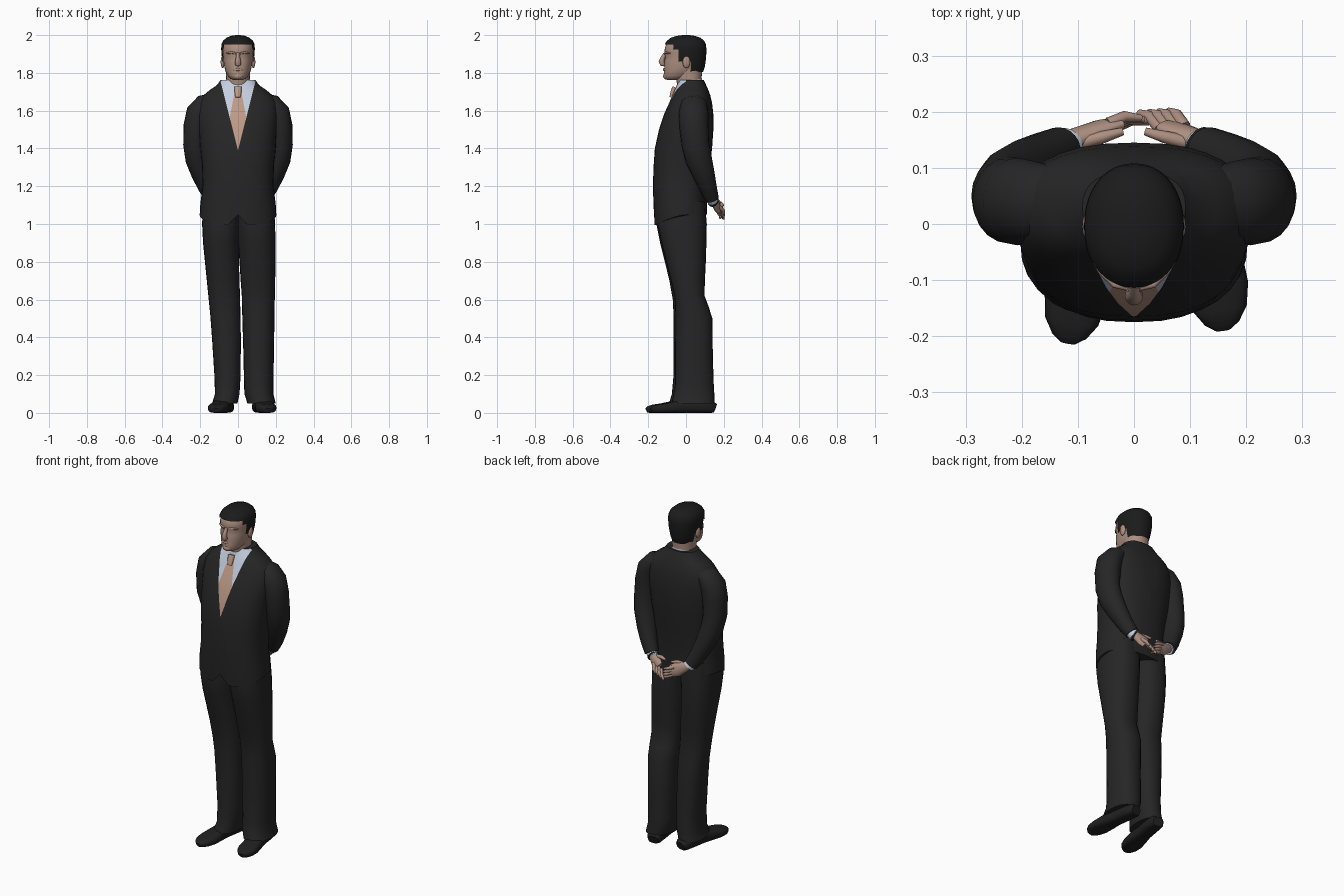
import bpy, bmesh, math
from mathutils import Vector

def mat(name, r, g, b):
    m = bpy.data.materials.new(name)
    m.diffuse_color = (r, g, b, 1)
    return m

SUIT = mat("charcoal suit", .019, .019, .019)
SKIN = mat("skin", .42, .275, .22)
SHIRT = mat("pale blue shirt", .56, .62, .74)
TIE = mat("peach tie", .52, .33, .25)
HAIR = mat("black hair", .011, .011, .011)
SHOE = mat("black leather", .014, .014, .015)

def finish(bm, name, mats, angle=50):
    bmesh.ops.recalc_face_normals(bm, faces=bm.faces)
    me = bpy.data.meshes.new(name)
    bm.to_mesh(me)
    bm.free()
    ob = bpy.data.objects.new(name, me)
    bpy.context.collection.objects.link(ob)
    for m in mats:
        me.materials.append(m)
    bpy.ops.object.select_all(action='DESELECT')
    ob.select_set(True)
    bpy.context.view_layer.objects.active = ob
    bpy.ops.object.shade_smooth_by_angle(angle=math.radians(angle))
    return ob

def superellipse(n, e):
    for i in range(n):
        a = 2 * math.pi * i / n - math.pi / 2
        c, s = math.cos(a), math.sin(a)
        yield (math.copysign(abs(c) ** (2 / e), c), math.copysign(abs(s) ** (2 / e), s))

def skin_rings(rings, caps=True):
    bm = bmesh.new()
    vs = [[bm.verts.new(p) for p in r] for r in rings]
    n = len(vs[0])
    for a, b in zip(vs, vs[1:]):
        for i in range(n):
            bm.faces.new((a[i], a[(i + 1) % n], b[(i + 1) % n], b[i]))
    if caps:
        bm.faces.new(vs[0][::-1])
        bm.faces.new(vs[-1])
    return bm

def loft(rows, n=28, e=2.2, caps=True):
    """Horizontal rings; each row is z, x min, x max, y front, y back."""
    return skin_rings([[((x0 + x1) / 2 + (x1 - x0) / 2 * c, (y0 + y1) / 2 + (y1 - y0) / 2 * s, z)
                        for c, s in superellipse(n, e)] for z, x0, x1, y0, y1 in rows], caps)

def sym(rows):
    return [(z, -r, r, f, b) for z, r, f, b in rows]

def tube(name, pts, m, n=16, ref=(0, 1, 0), e=2, side=1):
    """Rings square to a path; each point is x, y, z, radius across, radius along ref."""
    P = [Vector((p[0] * side, p[1], p[2])) for p in pts]
    rings = []
    for i, p in enumerate(pts):
        t = (P[min(i + 1, len(P) - 1)] - P[max(i - 1, 0)]).normalized()
        u = Vector(ref).cross(t).normalized()
        v = t.cross(u)
        rings.append([P[i] + u * c * p[3] + v * s * p[4] for c, s in superellipse(n, e)])
    return finish(skin_rings(rings), name, [m])

def ball(name, loc, size, m):
    bm = bmesh.new()
    bmesh.ops.create_uvsphere(bm, u_segments=14, v_segments=10, radius=1)
    for v in bm.verts:
        v.co = Vector(loc) + Vector([a * b for a, b in zip(v.co, size)])
    return finish(bm, name, [m])

# Jacket body: shaped hem, then cut into suit, shirt and tie along straight lines
bm = loft(sym([(1.05, .203, -.168, .112), (1.10, .2, -.172, .11), (1.2, .188, -.175, .115),
               (1.3, .19, -.172, .125), (1.4, .2, -.165, .138), (1.5, .207, -.143, .145),
               (1.58, .213, -.117, .145), (1.64, .208, -.09, .138), (1.68, .185, -.073, .129),
               (1.71, .148, -.06, .118), (1.735, .112, -.048, .107), (1.762, .092, -.035, .095)]), 32, 2.4)
for v in bm.verts:
    if v.co.z < 1.06 and v.co.y < 0 and abs(v.co.x) > .012:
        v.co.z -= .055 * min(1, (-v.co.y / .16) ** 1.5)
V_EDGE = ((0, 1.39), (.09, 1.745))
TIE_EDGE = ((.018, 1.70), (.046, 1.55))
def edge_x(line, z):
    (x0, z0), (x1, z1) = line
    return x0 + (x1 - x0) * (z - z0) / (z1 - z0)
for line in (V_EDGE, TIE_EDGE):
    (x0, z0), (x1, z1) = line
    for s in (1, -1):
        geom = bm.verts[:] + bm.edges[:] + bm.faces[:]
        bmesh.ops.bisect_plane(bm, geom=geom, plane_co=(s * x0, 0, z0),
                               plane_no=(s * (z1 - z0), 0, -(x1 - x0)))
for f in bm.faces:
    c = f.calc_center_median()
    if c.y < -.005 and abs(c.x) < edge_x(V_EDGE, c.z):
        f.material_index = 2 if abs(c.x) < edge_x(TIE_EDGE, c.z) and c.z < 1.71 else 1
finish(bm, "jacket_body", [SUIT, SHIRT, TIE])

# Sleeves, cuffs
for s, side in ((1, "left"), (-1, "right")):
    tube(side + "_sleeve", [(.13, .045, 1.655, .04, .055), (.175, .042, 1.635, .055, .07),
                            (.208, .04, 1.59, .066, .078), (.222, .042, 1.52, .066, .077),
                            (.228, .05, 1.42, .062, .073), (.218, .068, 1.34, .06, .07),
                            (.192, .095, 1.26, .053, .058), (.162, .118, 1.19, .046, .046),
                            (.13, .137, 1.135, .04, .037)], SUIT, 20, side=s)
    tube(side + "_cuff", [(.14, .13, 1.15, .033, .03), (.117, .143, 1.122, .033, .03)], SHIRT, side=s)

# Hands clasped behind the back
def hand(side, s, palm, tips, base, spread):
    tube(side + "_palm", palm, SKIN, 14, side=s)
    for i in range(4):
        off = Vector(spread) * (i - 1.5)
        a, b = Vector(base) + off, Vector(tips) + off * 1.15
        mid = (a + b) / 2 + Vector((0, .008, 0))
        tube(side + "_finger", [(*a, .011, .011), (*mid, .010, .010), (*b, .006, .006)], SKIN, 8, side=s)

hand("right", -1, [(.13, .14, 1.135, .024, .022), (.10, .153, 1.115, .028, .02),
                   (.06, .168, 1.095, .04, .018), (.03, .178, 1.083, .036, .013)],
     (-.02, .185, 1.06), (.04, .176, 1.085), (.004, .002, .017))
hand("left", 1, [(.13, .14, 1.135, .024, .022), (.105, .152, 1.115, .028, .02),
                 (.08, .163, 1.095, .038, .018), (.06, .172, 1.08, .034, .014)],
     (.035, .2, 1.04), (.068, .172, 1.083), (.015, .001, .008))
for s, side in ((1, "left"), (-1, "right")):
    tube(side + "_thumb", [(.095, .145, 1.125, .013, .013), (.055, .155, 1.135, .011, .011),
                           (.02, .165, 1.13, .007, .007)], SKIN, 8, side=s)
tube("wrist_band", [(.119, .142, 1.124, .034, .031), (.113, .146, 1.12, .034, .031)], SHOE)

# Trouser legs, slightly uneven stance
finish(loft([(1.12, -.185, .01, -.14, .1), (1.0, -.19, .01, -.157, .108), (.9, -.185, .004, -.137, .108),
             (.8, -.175, .005, -.112, .103), (.7, -.165, .008, -.088, .096), (.6, -.155, .011, -.07, .09),
             (.52, -.147, .013, -.066, .105), (.4, -.138, .015, -.066, .115), (.2, -.125, .014, -.066, .122),
             (.1, -.122, .008, -.075, .128), (.05, -.137, -.003, -.09, .13)], 24, 2.3),
       "right_trouser_leg", [SUIT])
finish(loft([(1.12, -.01, .19, -.14, .1), (1.0, -.005, .196, -.15, .11), (.9, 0, .199, -.13, .108),
             (.8, .008, .198, -.105, .105), (.7, .014, .197, -.08, .1), (.62, .02, .195, -.062, .098),
             (.57, .021, .194, -.058, .117), (.5, .023, .193, -.056, .14), (.3, .029, .19, -.058, .142),
             (.15, .032, .187, -.058, .147), (.1, .034, .187, -.066, .15), (.05, .05, .2, -.078, .152)], 24, 2.3),
       "left_trouser_leg", [SUIT])

# Shoes, splayed outwards: across from heel to toe
def shoe(name, heel, toe):
    h, t = Vector(heel), Vector(toe)
    pts = []
    for k, w, ht in ((0, .03, .05), (.04, .04, .06), (.2, .044, .075), (.45, .044, .075), (.62, .052, .062),
                     (.78, .056, .05), (.9, .048, .044), (.97, .032, .036), (1, .016, .026)):
        p = h.lerp(t, k)
        pts.append((p.x, p.y, ht / 2, w, ht / 2))
    tube(name, pts, SHOE, 20, (0, 0, 1), 3)
shoe("right_shoe", (-.058, .135, 0), (-.117, -.208, 0))
shoe("left_shoe", (.112, .153, 0), (.158, -.185, 0))

# Neck, shirt collar, tie knot
finish(loft(sym([(1.68, .06, -.035, .08), (1.74, .061, -.048, .08), (1.84, .066, -.06, .088)]), 24),
       "neck", [SKIN])
bm = loft(sym([(1.70, .09, -.066, .094), (1.735, .079, -.058, .09), (1.77, .069, -.053, .085)]), 28, 2.2, False)
for v in bm.verts:
    v.co.z -= .04 * max(0, (.08 - v.co.y) / .14)
finish(bm, "shirt_collar", [SHIRT])
tube("tie_knot", [(0, -.06, 1.725, .02, .012), (0, -.07, 1.70, .019, .012), (0, -.078, 1.67, .014, .01)], TIE, 10)

# Head
finish(loft(sym([(1.763, .024, -.1, -.03), (1.77, .042, -.113, .01), (1.785, .054, -.118, .04),
                 (1.805, .065, -.116, .065), (1.83, .072, -.115, .085), (1.865, .077, -.114, .094),
                 (1.885, .078, -.108, .097), (1.905, .081, -.115, .099), (1.93, .082, -.112, .099),
                 (1.955, .078, -.104, .094), (1.98, .058, -.075, .07), (1.99, .035, -.04, .045)]), 32, 2.15),
       "head", [SKIN])
tube("nose", [(0, -.108, 1.905, .008, .008), (0, -.122, 1.882, .011, .012), (0, -.13, 1.86, .016, .015),
              (0, -.124, 1.846, .016, .014), (0, -.112, 1.84, .01, .006)], SKIN, 12)
tube("lips", [(-.026, -.106, 1.815, .003, .004), (0, -.116, 1.818, .008, .006),
              (.026, -.106, 1.815, .003, .004)], SKIN, 10)
ball("chin", (0, -.104, 1.783), (.026, .017, .018), SKIN)
for s, side in ((1, "left"), (-1, "right")):
    tube(side + "_brow", [(.012, -.114, 1.903, .005, .005), (.035, -.108, 1.908, .006, .006),
                          (.06, -.084, 1.903, .004, .005)], SKIN, 8, side=s)
    ball(side + "_ear", (s * .081, .002, 1.858), (.011, .02, .033), SKIN)

# Hair: a shell over the skull with the face and ear openings removed
bm = loft(sym([(1.805, .066, -.1, .09), (1.83, .074, -.112, .099), (1.86, .081, -.118, .104),
               (1.89, .086, -.118, .107), (1.925, .089, -.117, .108), (1.95, .088, -.113, .106),
               (1.97, .079, -.101, .096), (1.986, .061, -.08, .077), (1.996, .037, -.048, .048),
               (2.0, .012, -.018, .018)]), 44, 2.15)
def is_face_opening(c):
    if c.z < 1.86:
        return c.y < .025
    if c.z < 1.89:
        return c.y < -.035
    if c.z < 1.925:
        return c.y < -.045
    return c.z < 1.95 and c.y < -.07
bmesh.ops.delete(bm, geom=[f for f in bm.faces if is_face_opening(f.calc_center_median())], context='FACES')
finish(bm, "hair", [HAIR])
